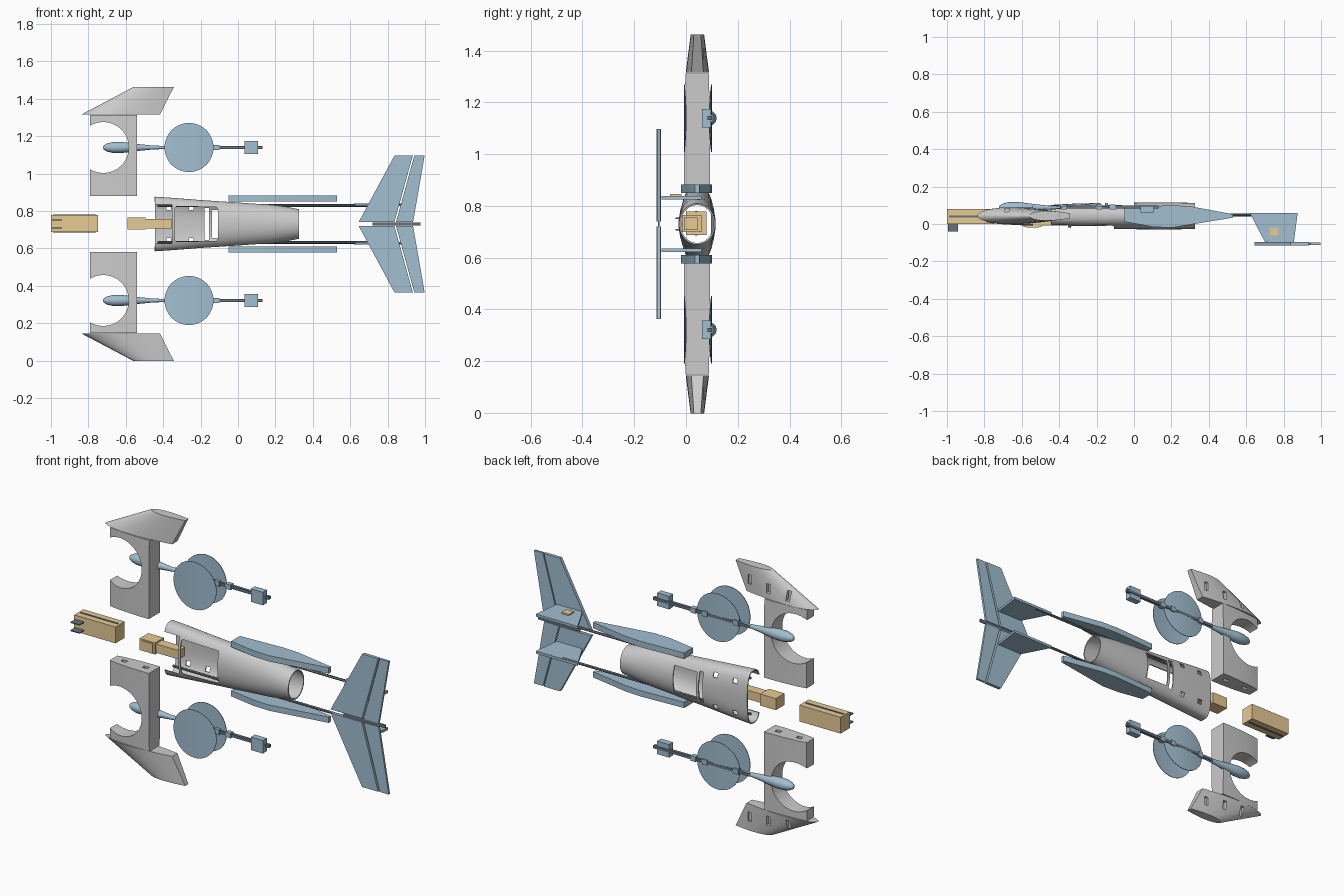
import bpy, bmesh, math
from mathutils import Vector

if "Cube" in bpy.data.objects:
    bpy.data.objects.remove(bpy.data.objects["Cube"])

CZ = 0.73  # mirror plane height (wingspan runs along z)


def mat(name, col):
    m = bpy.data.materials.new(name)
    m.diffuse_color = (*col, 1)
    m.use_nodes = True
    m.node_tree.nodes["Principled BSDF"].inputs["Base Color"].default_value = m.diffuse_color
    return m


BLUE = mat("blue", (0.36, 0.52, 0.64))
ORANGE = mat("orange", (0.80, 0.60, 0.30))
DARK = mat("dark", (0.14, 0.17, 0.21))


def finish(name, bm, m=None):
    bmesh.ops.recalc_face_normals(bm, faces=bm.faces)
    me = bpy.data.meshes.new(name)
    bm.to_mesh(me)
    bm.free()
    if m:
        me.materials.append(m)
    me.polygons.foreach_set("use_smooth", [True] * len(me.polygons))
    me.set_sharp_from_angle(angle=math.radians(30))
    ob = bpy.data.objects.new(name, me)
    bpy.context.collection.objects.link(ob)
    return ob


def loft(name, rings, m=None, cap=True, closed=True):
    bm = bmesh.new()
    vs = [[bm.verts.new(p) for p in r] for r in rings]
    n = len(rings[0])
    for a, b in zip(vs, vs[1:]):
        for i in range(n if closed else n - 1):
            j = (i + 1) % n
            bm.faces.new((a[i], a[j], b[j], b[i]))
    if cap:
        bm.faces.new(vs[0])
        bm.faces.new(vs[-1])
    return finish(name, bm, m)


def box(name, x, y, z, m=None):
    ring = lambda h: [(x[0], y[0], h), (x[1], y[0], h), (x[1], y[1], h), (x[0], y[1], h)]
    return loft(name, [ring(z[0]), ring(z[1])], m)


def plate_xz(name, pts, y, m):
    return loft(name, [[(px, h, pz) for px, pz in pts] for h in y], m)


def plate_xy(name, pts, z, m):
    return loft(name, [[(px, py, h) for px, py in pts] for h in z], m)


def lathe(name, prof, y, z, m, n=20):
    return loft(name, [[(x, y + r * math.cos(k * math.tau / n), z + r * math.sin(k * math.tau / n))
                        for k in range(n)] for x, r in prof], m)


def bake(ob):
    ev = ob.evaluated_get(bpy.context.evaluated_depsgraph_get())
    me = bpy.data.meshes.new_from_object(ev)
    ob.modifiers.clear()
    ob.data = me
    me.set_sharp_from_angle(angle=math.radians(30))


def cut(ob, cutters):
    for c in cutters:
        b = ob.modifiers.new("cut", 'BOOLEAN')
        b.operation, b.solver, b.object = 'DIFFERENCE', 'EXACT', c
        c.hide_render = True
    bake(ob)
    for c in cutters:
        bpy.data.objects.remove(c)


def span(s, a, b):
    return sorted((CZ + s * a, CZ + s * b))


# fuselage shell: squarish oval at the front, rounder at the rear
rings = []
for x, hz, hy, cy, e in [(-.445, .146, .058, .044, 3), (-.34, .139, .064, .044, 2.7), (-.2, .128, .069, .043, 2.4),
                         (0, .115, .071, .043, 2.1), (.18, .102, .072, .043, 2), (.26, .092, .071, .043, 2),
                         (.325, .079, .07, .043, 2)]:
    r = []
    for k in range(48):
        c, s = math.cos(k * math.tau / 48), math.sin(k * math.tau / 48)
        r.append((x, cy + math.copysign(abs(c) ** (2 / e), c) * hy, CZ + math.copysign(abs(s) ** (2 / e), s) * hz))
    rings.append(r)
fus = loft("fuselage_shell", rings, cap=False)
sol = fus.modifiers.new("wall", 'SOLIDIFY')
sol.thickness, sol.offset = .006, -1
bake(fus)
cs = [box("c", (-.6, -.352), (-.2, .04), (.625, .835)),
      plate_xz("c", [(-.33, .635), (-.115, .64), (-.108, .65), (-.108, .81), (-.115, .82), (-.33, .825),
                     (-.338, .815), (-.338, .645)], (-.2, .03), None),
      box("c", (-.14, .0), (.05, .2), (.655, .805)),
      box("c", (-.178, -.155), (.05, .2), (.645, .815))]
for s in (1, -1):
    for x in (-.25, -.37):
        cs.append(box("c", (x - .013, x + .013), (.05, .2), span(s, .075, .1)))
cut(fus, cs)


def section(xs, hs, cy, t, z):
    up = [(x, cy + h * t, z) for x, h in zip(xs, hs)]
    return up + [(x, cy - h * t, z) for x, h in reversed(list(zip(xs, hs)))]


FR = (0, .02, .06, .14, .28, .45, .62, .8, 1)
TH = (.06, .3, .5, .74, .95, 1, .94, .78, .52)
for s, side in ((1, "upper"), (-1, "lower")):
    zf = CZ + s * .409  # rotor axis height

    # wing panel with round rotor cutout and spar sockets
    xs, hs = (-.79, -.75, -.7, -.65, -.6, -.54), (.66, .8, .9, .96, 1, 1)
    p = loft(side + "_wing_panel", [section(xs, hs, .043, t, CZ + s * d) for t, d in ((.05, .15), (.05, .4), (.045, .582))])
    n = 64
    circ = [(-.72 + .136 * math.cos(k * math.tau / n), zf + .136 * math.sin(k * math.tau / n)) for k in range(n)]
    cut(p, [plate_xz("c", circ, (-.3, .3), None),
            box("c", (-.74, -.71), (.035, .055), span(s, .1, .18)),
            box("c", (-.61, -.58), (.035, .055), span(s, .1, .18))])

    # swept wing tip with slots in the back skin
    tip = loft(side + "_wing_tip", [section([x0 + f * (x1 - x0) for f in FR], TH, .044, t, CZ + s * d)
                                    for x0, x1, t, d in ((-.838, -.417, .045, .585), (-.56, -.343, .026, .732))])
    cut(tip, [box("c", (x, x + .022), (.062, .2), span(s, a, a + .05))
              for x, a in ((-.69, .605), (-.57, .615), (-.45, .63))])

    # curved rotor covers, back and front skins
    for y0, b, nm in ((.088, .009, "back"), (-.001, -.007, "front")):
        rows = []
        for k in range(33):
            u = -math.cos(math.pi * (.01 + .98 * k / 32))
            h = .131 * math.sqrt(1 - u * u)
            y = y0 + b * (1 - u * u)
            rows.append([(-.262 + .131 * u, y + o, zf + q * h) for q, o in ((-1, 0), (1, 0), (1, .003), (-1, .003))])
        loft(side + "_" + nm + "_rotor_cover", rows, BLUE)

    # motor pod, rod, brackets and end block
    lathe(side + "_motor_pod", [(-.722, .003), (-.717, .012), (-.70, .022), (-.67, .029), (-.63, .03), (-.59, .026),
                                (-.53, .018), (-.46, .011), (-.39, .008)], .088, zf, BLUE)
    box(side + "_motor_rod", (-.46, .13), (.083, .1), (zf - .008, zf + .008), DARK)
    for i, x in enumerate((-.39, -.13, -.2)):
        box(f"{side}_rod_bracket_{i}", (x, x + .03), (.078, .104), (zf - .014, zf + .014), BLUE)
    box(side + "_rod_block", (.035, .108), (.062, .097), (zf - .036, zf + .036), BLUE)

    # fuselage side fairing
    plate_xy(side + "_side_fairing", [(-.05, .088), (.2, .1), (.3, .095), (.53, .052), (.53, .034), (.2, -.02),
                                      (.1, -.015), (-.05, .012)], span(s, .12, .152), BLUE)
    # tail boom
    lathe(side + "_tail_boom", [(-.43, .007), (.72, .007)], .048, CZ + s * .099, DARK, 12)

    # vertical fin
    plate_xy(side + "_fin", [(.62, .06), (.875, .06), (.855, -.095), (.70, -.095), (.66, -.02)],
             span(s, .095, .109), BLUE)

    # stabilizer and elevator
    d0, d1 = CZ + s * .01, CZ + s * .367
    plate_xz(side + "_stabilizer", [(.645, d0), (.836, d0), (.935, d1), (.837, d1)], (-.114, -.096), BLUE)
    plate_xz(side + "_elevator", [(.845, d0), (.936, d0), (.998, d1), (.943, d1)], (-.111, -.099), BLUE)

    # battery connector plate
    box(side + "_battery_fin", (-.995, -.94), (-.04, .022), span(s, .02, .025), DARK)

# fin servo
box("fin_servo", (.728, .772), (-.062, -.018), (.836, .846), ORANGE)
# tail joint pin
box("tail_joint", (.72, .975), (-.108, -.102), (CZ - .009, CZ + .009), DARK)

# battery pack with strap
box("battery", (-1.0, -.748), (.0, .08), (.688, .778), ORANGE)
box("battery_strap", (-.99, -.76), (.035, .045), (.685, .781), DARK)

# electronics: camera block, neck and rear module
box("electronics_front", (-.59, -.495), (-.016, .06), (.7, .764), ORANGE)
box("electronics_cap", (-.578, -.508), (-.02, -.01), (.707, .757), ORANGE)
box("electronics_rear", (-.495, -.355), (-.008, .045), (.707, .756), ORANGE)
